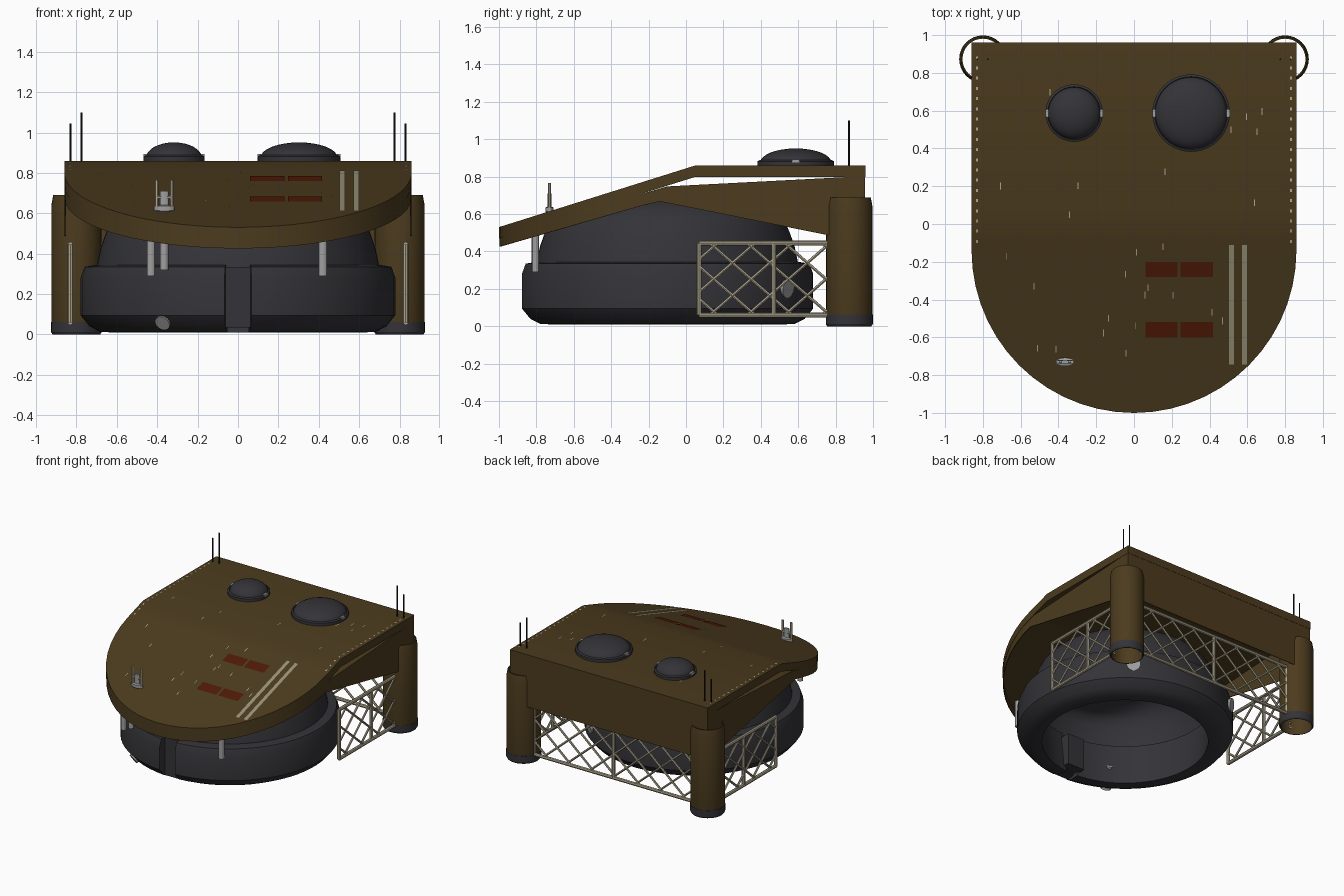
import bpy, bmesh, math, random
from mathutils import Vector

if "Cube" in bpy.data.objects:
    bpy.data.objects.remove(bpy.data.objects["Cube"])

random.seed(4)


def mat(name, col):
    m = bpy.data.materials.new(name)
    m.diffuse_color = (*col, 1)
    m.use_nodes = True
    m.node_tree.nodes["Principled BSDF"].inputs["Base Color"].default_value = m.diffuse_color
    return m


BROWN = mat("olive_brown", (0.072, 0.044, 0.013))
DARK = mat("charcoal", (0.034, 0.034, 0.040))
BEIGE = mat("beige", (0.44, 0.39, 0.28))
STRIPE = mat("stripe_tan", (0.32, 0.29, 0.19))
RED = mat("rust_red", (0.080, 0.010, 0.002))
GREY = mat("light_grey", (0.35, 0.35, 0.35))
BLACK = mat("black", (0.008, 0.008, 0.008))


def obj(name, verts, faces, material, smooth=True):
    me = bpy.data.meshes.new(name)
    me.from_pydata([tuple(v) for v in verts], [], faces)
    bm = bmesh.new()
    bm.from_mesh(me)
    bmesh.ops.remove_doubles(bm, verts=bm.verts, dist=1e-5)
    bmesh.ops.recalc_face_normals(bm, faces=bm.faces)
    border = [e.index for e in bm.edges if e.is_boundary]
    bm.to_mesh(me)
    bm.free()
    o = bpy.data.objects.new(name, me)
    bpy.context.collection.objects.link(o)
    me.materials.append(material)
    if smooth:
        bpy.ops.object.select_all(action='DESELECT')
        o.select_set(True)
        bpy.context.view_layer.objects.active = o
        bpy.ops.object.shade_smooth_by_angle(angle=math.radians(30))
        for i in border:
            me.edges[i].use_edge_sharp = True
    return o


def revolve(name, prof, center, material, n=32, a0=0.0, sweep=2 * math.pi, closed=False):
    """Spin an (r, z) profile about a vertical axis; closed profiles get end caps."""
    full = sweep > 6.28
    k, rows = len(prof), n if full else n + 1
    v = [(center[0] + r * math.cos(a0 + sweep * i / n),
          center[1] + r * math.sin(a0 + sweep * i / n), center[2] + z)
         for i in range(rows) for r, z in prof]
    f = []
    for i in range(n):
        a, b = i * k, (i + 1) % rows * k
        for j in range(k if closed else k - 1):
            j2 = (j + 1) % k
            f.append((a + j, b + j, b + j2, a + j2))
    if closed and not full:
        f += [tuple(range(k)), tuple(range(n * k, n * k + k))]
    return obj(name, v, f, material)


def rods(name, segs, r, material, n=6):
    """All rods between point pairs, optionally tapered, as one object."""
    v, f = [], []
    for p, q, *r2 in segs:
        p, q = Vector(p), Vector(q)
        d = (q - p).normalized()
        u = d.orthogonal().normalized()
        w = d.cross(u)
        s = len(v)
        for c, rad in ((p, r), (q, r2[0] if r2 else r)):
            v += [c + rad * (math.cos(t) * u + math.sin(t) * w)
                  for t in (2 * math.pi * i / n for i in range(n))]
        f += [(s + i, s + (i + 1) % n, s + n + (i + 1) % n, s + n + i) for i in range(n)]
        f += [tuple(range(s, s + n)), tuple(range(s + n, s + 2 * n))]
    return obj(name, v, f, material)


def box(name, c, s, material):
    v = [(c[0] + s[0] / 2 * a, c[1] + s[1] / 2 * b, c[2] + s[2] / 2 * d)
         for a in (-1, 1) for b in (-1, 1) for d in (-1, 1)]
    f = [(0, 1, 3, 2), (4, 6, 7, 5), (0, 4, 5, 1), (2, 3, 7, 6), (0, 2, 6, 4), (1, 5, 7, 3)]
    return obj(name, v, f, material, False)


# Height rules along the length of the canopy
def roof_z(y):
    return 0.86 + min(0.0, y - 0.05) * 0.314


def skirt_top(y):
    return 0.748 + (y + 0.1) * (0.29 if y < -0.1 else 0.052)


def skirt_bot(y):
    return 0.67 + (y + 0.15) * (0.288 if y < -0.15 else -0.2)


# Canopy: mirrored outline rows with a rounded nose
def canopy(name, top, bot, scale, floor):
    rows = [(-0.14 - 0.86 * math.cos(t), 0.86 * math.sin(t))
            for t in (math.pi / 2 * max(i, 0.02) / 14 for i in range(15))]
    rows += [(-0.1, 0.86), (0.05, 0.86), (0.96, 0.86)]
    v, f = [], []
    for y, w in rows:
        y, w = y * scale, w * scale
        v += [(-w, y, top(y)), (w, y, top(y)), (w, y, bot(y)), (-w, y, bot(y))]
    for i in range(len(rows) - 1):
        a, b = 4 * i, 4 * i + 4
        for j in ((0, 1, 2, 3) if floor else (0, 1, 3)):
            f.append((a + j, a + (j + 1) % 4, b + (j + 1) % 4, b + j))
    f += [(0, 1, 2, 3), tuple(range(len(v) - 4, len(v)))]
    return obj(name, v, f, BROWN)


canopy("roof_slab", roof_z, lambda y: roof_z(y) - 0.061, 1.0, True)
skirt = canopy("canopy_skirt", skirt_top, skirt_bot, 0.998, False)
sol = skirt.modifiers.new("thickness", 'SOLIDIFY')
sol.thickness = 0.006


# Painted plates lying just above the roof
def plates(name, rects, material, h=0.003):
    v, f = [], []
    for x0, x1, y0, y1 in rects:
        s = len(v)
        v += [(x, y, roof_z(y) + h) for x, y in ((x0, y0), (x1, y0), (x1, y1), (x0, y1))]
        f.append((s, s + 1, s + 2, s + 3))
    o = obj(name, v, f, material, False)
    if o.data.polygons[0].normal.z < 0:
        o.data.flip_normals()


plates("red_panels", [(x, x + 0.17, y, y + 0.08) for x in (0.06, 0.247) for y in (-0.28, -0.6)], RED)
plates("roof_stripes", [(x, x + 0.027, -0.745, -0.11) for x in (0.502, 0.572)], STRIPE)
marks = [(s * 0.832 - 0.005, s * 0.832 + 0.005, y, y + 0.016)
         for s in (-1, 1) for y in (-0.1 + 0.054 * i for i in range(19))]
for i in range(30):
    x, y = random.uniform(-0.78, 0.78), random.uniform(-0.85, 0.8)
    if math.hypot(x, min(0, y + 0.14)) < 0.8:
        marks.append((x - 0.0025, x + 0.0025, y, y + 0.035))
plates("roof_marks", marks, BEIGE)

# Base ring with a front slot, recessed entry and inner dome
C = (0, -0.1, 0)
gap = 0.085
revolve("base_ring", [(0.60, 0.01), (0.68, 0.012), (0.735, 0.04), (0.78, 0.095), (0.78, 0.28),
                      (0.76, 0.335), (0.70, 0.345), (0.64, 0.34), (0.62, 0.2)],
        C, DARK, 64, -math.pi / 2 + gap, 2 * math.pi - 2 * gap, True)
box("entry_door", (0, -0.785, 0.185), (0.136, 0.07, 0.30), DARK)
box("entry_frame", (0, -0.71, 0.17), (0.15, 0.12, 0.25), DARK)
dome = revolve("main_dome", [(0.70, 0.335), (0.68, 0.43), (0.655, 0.5), (0.63, 0.56), (0.58, 0.62),
                             (0.5, 0.67), (0.3, 0.7), (0, 0.71)], C, DARK, 64)
for v in dome.data.vertices:
    v.co.z = min(v.co.z, skirt_top(v.co.y) - 0.018)

# Corner columns: open tubes with dark feet
for s, side in ((-1, "left"), (1, "right")):
    c = (s * 0.80, 0.873, 0)
    revolve(side + "_column", [(0.124, 0.055), (0.124, 0.64), (0.115, 0.69), (0.108, 0.69),
                               (0.112, 0.64), (0.112, 0.004)], c, BROWN, 32, closed=True)
    revolve(side + "_column_foot", [(0.118, 0.0), (0.1255, 0.012), (0.1255, 0.062), (0.114, 0.062),
                                    (0.114, 0.0)], c, DARK, 32, closed=True)
    rods(side + "_antennas", [((s * 0.83, 0.872, 0.82), (s * 0.83, 0.872, 1.045)),
                              ((s * 0.775, 0.872, 0.82), (s * 0.775, 0.872, 1.10))], 0.005, BLACK)


# Lattice fences: frame, posts and clipped diagonal braces
def fence(name, place, length, posts):
    z0, z1 = 0.06, 0.445
    h = z1 - z0
    frame = [(place(0, z), place(length, z)) for z in (z0, z1)]
    frame += [(place(t, z0), place(t, z1)) for t in posts]
    rods(name + "_frame", frame, 0.0135, BEIGE, 8)
    braces = []
    run, step = h * 1.15, 0.2
    t = -run + 0.1
    while t < length:
        a, b = max(t, 0), min(t + run, length)
        za, zb = (a - t) / run * h, (b - t) / run * h
        if b - a > 0.03:
            braces += [(place(a, z0 + za), place(b, z0 + zb)), (place(a, z1 - za), place(b, z1 - zb))]
        t += step
    rods(name + "_braces", braces, 0.0085, BEIGE)


for s, side in ((-1, "left"), (1, "right")):
    fence(side + "_fence", lambda t, z: (s * 0.83, 0.07 + t, z), 0.70, (0, 0.40))
fence("rear_fence", lambda t, z: (-0.69 + t, 0.90, z), 1.38, (0, 0.69, 1.38))

# Roof hatches with rim, cap and side clips
for side, x, r in (("left", -0.317, 0.152), ("right", 0.302, 0.205)):
    c = (x, 0.587, 0)
    revolve(side + "_hatch_rim", [(r, 0.85), (r, 0.882), (r - 0.012, 0.888), (r - 0.02, 0.87)], c, DARK, 40)
    R = r - 0.014
    revolve(side + "_hatch_cap", [(R * math.cos(a), 0.875 + 0.076 * math.sin(a))
                                  for a in (math.pi / 2 * i / 8 for i in range(9))], c, DARK, 40)
    for s in (-1, 1):
        box(side + "_hatch_clip", (x + s * (r - 0.008), 0.587, 0.885), (0.016, 0.04, 0.016), GREY)

# Nose sensor on the roof, flattened front to back
g = (-0.365, -0.73)
base = revolve("sensor_base", [(0, 0.60), (0.03, 0.60), (0.05, 0.615), (0.05, 0.635), (0.022, 0.64),
                               (0.022, 0.71), (0, 0.71)], (*g, 0), GREY, 16)
for v in base.data.vertices:
    v.co.y = g[1] + (v.co.y - g[1]) * 0.45
rods("sensor_prongs", [((g[0] + s * 0.037, g[1], 0.63), (g[0] + s * 0.037, g[1], 0.765))
                       for s in (-1, 1)], 0.009, BEIGE)
rods("sensor_bar", [((g[0] - 0.04, g[1], 0.68), (g[0] + 0.04, g[1], 0.68))], 0.009, GREY)

# Hanging front struts
rods("front_struts", [((x, -0.805, z), (x, -0.805, 0.50))
                      for x, z in ((-0.43, 0.29), (0.42, 0.29), (-0.365, 0.32))], 0.021, GREY, 12)

# Outward-flaring nozzles around the base ring
segs = []
for x, y, z, back, out, rise in ((-0.375, -0.765, 0.055, 0.15, 0.0, 0.1),
                                 (-0.43, 0.50, 0.2, 0.06, 0.06, 0.02),
                                 (0.43, 0.50, 0.2, 0.06, 0.06, 0.02)):
    d = Vector((x, y + 0.1, 0)).normalized()
    p = Vector((x, y, z))
    segs.append((p - d * back + Vector((0, 0, rise)), p + d * out, 0.04 if rise > 0.05 else 0.052))
rods("ring_nozzles", segs, 0.022, GREY, 14)
